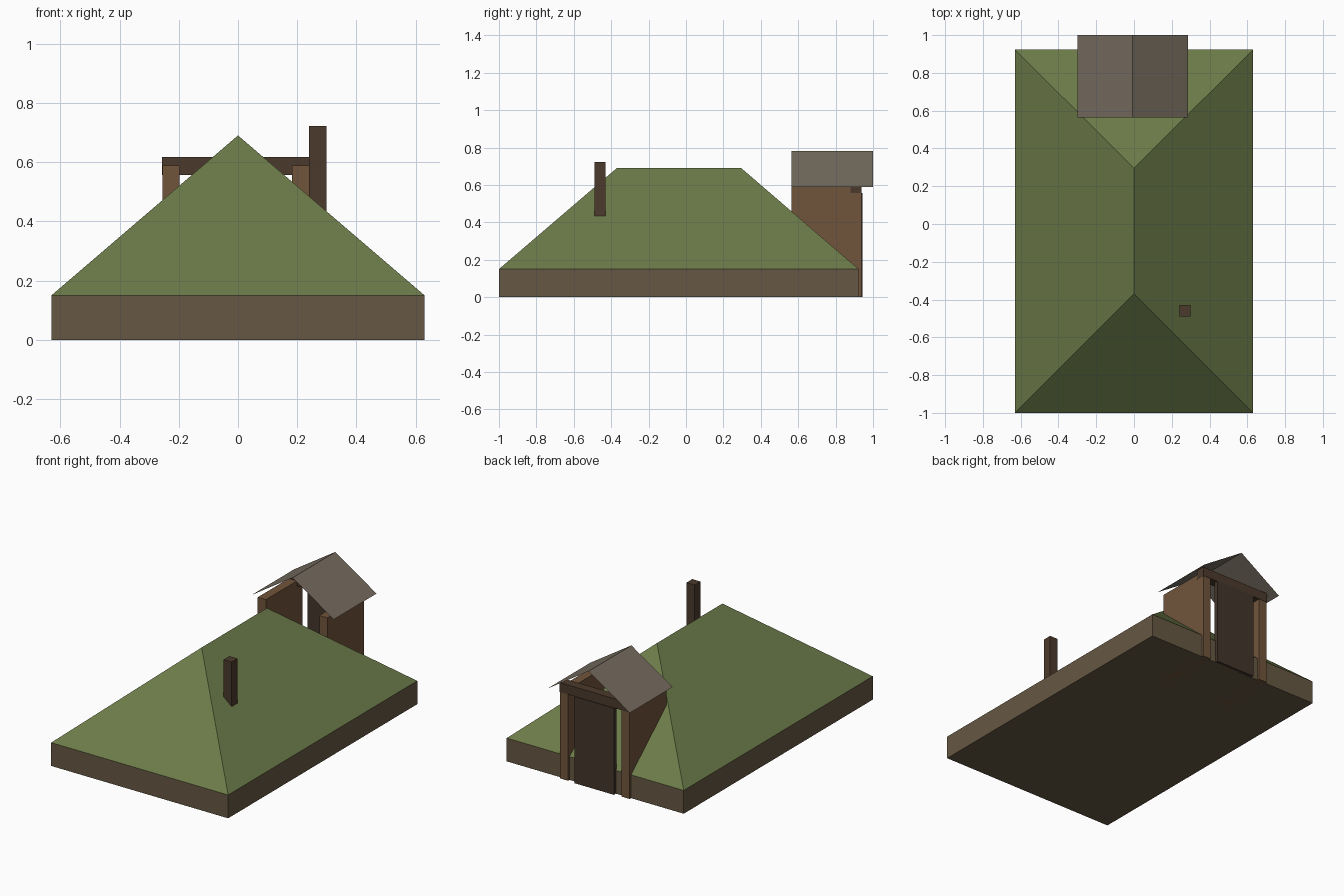
import bpy, bmesh

if "Cube" in bpy.data.objects:
    bpy.data.objects.remove(bpy.data.objects["Cube"])


def material(name, rgb):
    m = bpy.data.materials.new(name)
    m.diffuse_color = (*rgb, 1)
    m.use_nodes = True
    m.node_tree.nodes["Principled BSDF"].inputs["Base Color"].default_value = m.diffuse_color
    return m


EARTH = material("earth", (0.133, 0.098, 0.056))
TURF = material("turf", (0.15, 0.198, 0.067))
WOOD = material("wood", (0.165, 0.089, 0.044))
DARK = material("dark_wood", (0.072, 0.042, 0.025))
DOOR = material("door_wood", (0.055, 0.036, 0.024))
SLATE = material("slate", (0.18, 0.15, 0.114))


def mesh_object(name, verts, faces, mat):
    me = bpy.data.meshes.new(name)
    me.from_pydata(verts, [], faces)
    me.materials.append(mat)
    ob = bpy.data.objects.new(name, me)
    bpy.context.collection.objects.link(ob)
    return ob


def box(name, x, y, z, mat):
    verts = [(a, b, c) for c in z for a, b in
             ((x[0], y[0]), (x[1], y[0]), (x[1], y[1]), (x[0], y[1]))]
    faces = [(3, 2, 1, 0), (4, 5, 6, 7)]
    faces += [(i, (i + 1) % 4, (i + 1) % 4 + 4, i + 4) for i in range(4)]
    return mesh_object(name, verts, faces, mat)


# Low earth base: the hipped turf covers its top, so that face is removed
W, Y0, Y1, EAVE, RIDGE = 0.63, -1.0, 0.923, 0.15, 0.69
base = box("base", (-W, W), (Y0, Y1), (0, EAVE), EARTH)
bm = bmesh.new()
bm.from_mesh(base.data)
bmesh.ops.delete(bm, geom=[f for f in bm.faces if f.normal.z > 0.9], context='FACES_ONLY')
bm.to_mesh(base.data)
bm.free()

# Hipped turf roof
mesh_object("turf_roof",
            [(-W, Y0, EAVE), (W, Y0, EAVE), (W, Y1, EAVE), (-W, Y1, EAVE),
             (0, -0.37, RIDGE), (0, 0.295, RIDGE)],
            [(0, 1, 4), (1, 2, 5, 4), (2, 3, 5), (3, 0, 4, 5)], TURF)

# Chimney standing on the slope
box("chimney", (0.24, 0.298), (-0.49, -0.43), (0.435, 0.722), DARK)

# Entrance porch: two side walls, lintel and door, slightly off centre
CX = -0.007
for side, s in (("left", -1), ("right", 1)):
    xs = sorted((CX + s * 0.19, CX + s * 0.248))
    box(side + "_porch_wall", xs, (0.565, 0.937), (0, 0.588), WOOD)
box("lintel", (CX - 0.249, CX + 0.249), (0.88, 0.939), (0.557, 0.617), DARK)
box("door", (CX - 0.14, CX + 0.14), (0.915, 0.943), (0, 0.557), DOOR)

# Thin sheet gable over the porch
mesh_object("porch_roof",
            [(x, y, z) for y in (0.565, 1.0)
             for x, z in ((CX - 0.293, 0.59), (CX, 0.78), (CX + 0.293, 0.59))],
            [(0, 1, 4, 3), (1, 2, 5, 4)], SLATE)
